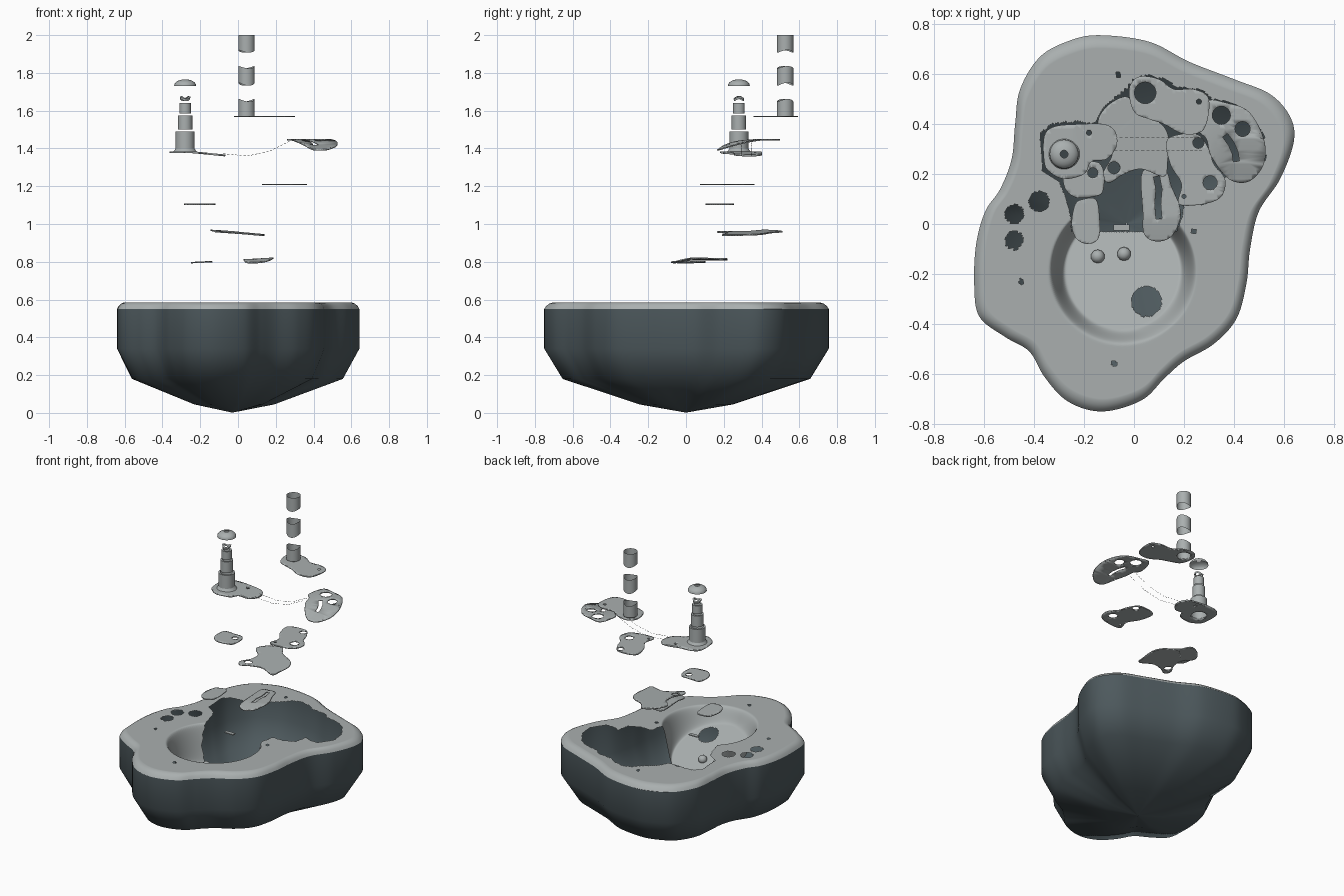
import bpy, bmesh, math
from mathutils import Vector

if "Cube" in bpy.data.objects:
    bpy.data.objects.remove(bpy.data.objects["Cube"])


def material(name, rgb):
    m = bpy.data.materials.new(name)
    m.diffuse_color = (*rgb, 1)
    m.use_nodes = True
    m.node_tree.nodes["Principled BSDF"].inputs["Base Color"].default_value = m.diffuse_color
    return m


GREY = material("light_grey", (0.40, 0.43, 0.43))
SLATE = material("dark_slate", (0.075, 0.10, 0.11))


def finish(bm, name, mat, angle=40):
    me = bpy.data.meshes.new(name)
    bm.to_mesh(me)
    bm.free()
    ob = bpy.data.objects.new(name, me)
    bpy.context.collection.objects.link(ob)
    me.materials.append(mat)
    bpy.ops.object.select_all(action='DESELECT')
    ob.select_set(True)
    bpy.context.view_layer.objects.active = ob
    bpy.ops.object.shade_smooth_by_angle(angle=math.radians(angle))
    return ob


def spline(pts, steps):
    """Closed smooth curve through 2D points."""
    out, n = [], len(pts)
    P = [Vector(p) for p in pts]
    for i in range(n):
        a, b, c, d = (P[(i + k) % n] for k in (-1, 0, 1, 2))
        for s in range(steps):
            t = s / steps
            out.append(0.5 * (2 * b + (c - a) * t + (2 * a - 5 * b + 4 * c - d) * t * t
                              + (3 * b - a - 3 * c + d) * t ** 3))
    return out


def inside(p, poly):
    hit = False
    for i in range(len(poly)):
        a, b = poly[i - 1], poly[i]
        if (a[1] > p[1]) != (b[1] > p[1]):
            if p[0] < (b[0] - a[0]) * (p[1] - a[1]) / (b[1] - a[1]) + a[0]:
                hit = not hit
    return hit


def skin(rings, bm, close=True):
    for a, b in zip(rings, rings[1:]):
        n = len(a)
        for i in range(n):
            bm.faces.new((a[i], a[(i + 1) % n], b[(i + 1) % n], b[i]))


# Rock outline, counter-clockwise from the back
OUTLINE = spline([(-.136, .756), (-.256, .735), (-.376, .67), (-.456, .54), (-.476, .40), (-.49, .26),
                  (-.536, .14), (-.596, .05), (-.632, -.08), (-.64, -.24), (-.62, -.37), (-.52, -.45),
                  (-.42, -.51), (-.36, -.61), (-.28, -.70), (-.18, -.745), (-.08, -.745), (.04, -.70),
                  (.12, -.62), (.20, -.55), (.32, -.48), (.41, -.38), (.45, -.24), (.465, -.10),
                  (.50, .05), (.585, .18), (.64, .33), (.625, .43), (.545, .52), (.40, .58),
                  (.22, .65), (.06, .73)], 10)
MID = Vector((-.03, 0))


def ring(bm, scale, zf):
    out = []
    for p in OUTLINE:
        q = MID + (p - MID) * scale
        out.append(bm.verts.new((q.x, q.y, zf(q.x, q.y))))
    return out


# Hull shell, open at the top
bm = bmesh.new()
hull = [(.004, 0.002), (.33, .045), (.87, .18), (1, .34), (1, .55)]
skin([ring(bm, s, lambda x, y, z=z: z) for s, z in hull], bm)
bmesh.ops.recalc_face_normals(bm, faces=bm.faces)
if sum(f.normal.z for f in bm.faces) > 0:
    bmesh.ops.reverse_faces(bm, faces=bm.faces)
finish(bm, "rock_hull", SLATE, 60)

# Top sheet with a sunken basin, one large opening and round holes
OPENING = [(-.25, -.03), (-.25, .02), (-.27, .1), (-.3, .17), (-.365, .21), (-.375, .36), (-.33, .4),
           (-.24, .41), (-.16, .4), (-.12, .47), (-.03, .54), (0, .58), (.06, .595), (.12, .58),
           (.18, .545), (.27, .54), (.31, .5), (.38, .49), (.46, .45), (.52, .35), (.53, .26),
           (.47, .175), (.41, .175), (.37, .2), (.35, .11), (.28, .08), (.2, .08), (.19, .02), (.17, -.03)]
SPOTS = [(-.48, .04, .037), (-.38, .09, .04), (-.48, -.065, .035), (-.06, .6, .011),
         (-.45, -.23, .010), (.24, -.03, .010), (-.08, -.56, .010), (.05, -.31, .06)]


def floor_z(y):
    return .335 + .155 * min(1, max(0, (-.03 - y) / .39))


def top_z(x, y):
    r = math.hypot(x + .045, y + .19)
    t = min(1, max(0, (.295 - r) / .065))
    t = t * t * (3 - 2 * t)
    return .585 + (floor_z(y) - .585) * t


bm = bmesh.new()
N = 100
rings = [ring(bm, 1, lambda x, y: .55), ring(bm, .985, lambda x, y: .567),
         ring(bm, .965, lambda x, y: .578)]
rings += [ring(bm, .94 * (1 - i / N), top_z) for i in range(N)]
skin(rings, bm)
cut = []
for f in bm.faces:
    c = f.calc_center_median()
    if inside(c, OPENING) or any(math.hypot(c.x - x, c.y - y) < r for x, y, r in SPOTS):
        cut.append(f)
bmesh.ops.delete(bm, geom=cut, context='FACES')
finish(bm, "rock_top", GREY, 60)


# Floating plates: smooth outline with round holes and slots
def circle(x, y, r, n=24):
    return [Vector((x + r * math.cos(2 * math.pi * i / n), y + r * math.sin(2 * math.pi * i / n)))
            for i in range(n)]


def slot(path, w):
    P = [Vector(p) for p in path]
    side = []
    for i, p in enumerate(P):
        d = (P[min(i + 1, len(P) - 1)] - P[max(i - 1, 0)]).normalized()
        side.append(Vector((-d.y, d.x)) * w)
    return [p + s for p, s in zip(P, side)] + [p - s for p, s in zip(P[::-1], side[::-1])]


def plate(name, pts, zf, holes=(), slots=(), thick=.007):
    bm = bmesh.new()
    for lp in [spline(pts, 6)] + [circle(*h) for h in holes] + [slot(s, .012) for s in slots]:
        vs = [bm.verts.new((p.x, p.y, 0)) for p in lp]
        for i in range(len(vs)):
            bm.edges.new((vs[i - 1], vs[i]))
    bmesh.ops.triangle_fill(bm, edges=bm.edges[:], use_beauty=True, normal=(0, 0, 1))
    for k in range(-6, 30):
        for axis in (0, 1):
            co, no = [0, 0, 0], [0, 0, 0]
            co[axis], no[axis] = k * .02 + (0 if axis else -.25), 1
            bmesh.ops.bisect_plane(bm, geom=bm.verts[:] + bm.edges[:] + bm.faces[:],
                                   plane_co=co, plane_no=no)
    for f in bm.faces:
        f.normal_update()
        if f.normal.z < 0:
            f.normal_flip()
    for v in bm.verts:
        v.co.z = zf(v.co.x, v.co.y)
    ob = finish(bm, name, GREY)
    m = ob.modifiers.new("thickness", 'SOLIDIFY')
    m.thickness = thick


plate("pipe_plate", [(-.02, .54), (0, .45), (.06, .42), (.12, .40), (.2, .36), (.28, .38), (.3, .5),
                     (.24, .54), (.16, .54), (.1, .58), (.02, .59)],
      lambda x, y: 1.573, [(.045, .525, .043), (.26, .49, .01)])
plate("bowed_plate", [(.29, .49), (.37, .485), (.46, .45), (.52, .34), (.52, .24), (.46, .17),
                      (.38, .18), (.31, .27), (.29, .34), (.26, .38)],
      lambda x, y: 1.45 - .055 * min(1, max(0, (.42 - y) / .25)) ** 1.5 * min(1, max(0, (x - .25) / .15)),
      [(.35, .435, .036), (.435, .38, .03)], [[(.365, .355), (.39, .32), (.405, .285), (.41, .25)]])
plate("side_plate", [(.135, .34), (.145, .24), (.19, .16), (.18, .08), (.28, .08), (.35, .11),
                     (.365, .18), (.32, .24), (.3, .3), (.25, .36)],
      lambda x, y: 1.213, [(.258, .325, .022), (.305, .165, .028), (.2, .11, .008)])
plate("tower_plate", [(-.36, .25), (-.36, .35), (-.32, .39), (-.22, .4), (-.12, .4), (-.075, .37),
                      (-.07, .31), (-.11, .26), (-.17, .25), (-.2, .2), (-.28, .18), (-.34, .21)],
      lambda x, y: 1.385 - .1 * max(0, x + .24), [(-.28, .28, .049), (-.18, .365, .01)], thick=.01)
plate("small_plate", [(-.285, .2), (-.275, .14), (-.23, .105), (-.16, .11), (-.125, .13), (-.12, .2),
                      (-.14, .245), (-.2, .25), (-.27, .25)],
      lambda x, y: 1.108, [(-.165, .205, .02)])
plate("back_plate", [(-.145, .40), (-.11, .47), (-.03, .51), (.02, .45), (.11, .4), (.14, .34),
                     (.135, .25), (.12, .19), (.03, .22), (-.04, .2), (-.1, .165), (-.125, .2),
                     (-.09, .27), (-.09, .34)],
      lambda x, y: .956 - .08 * x + .02 * (y - .3), [(-.08, .225, .024)])
plate("left_lobe_plate", [(-.235, .08), (-.25, 0), (-.23, -.06), (-.18, -.08), (-.14, -.05),
                          (-.14, .05), (-.155, .1), (-.2, .1)],
      lambda x, y: .802 + .05 * (x + .19) - .04 * (y - .05) ** 2)
plate("right_lobe_plate", [(.03, .2), (.035, .05), (.04, -.04), (.09, -.07), (.15, -.05), (.185, .02),
                           (.18, .08), (.15, .15), (.13, .21), (.08, .22)],
      lambda x, y: .818 - .3 * max(0, .03 - y) ** 1.2 + .06 * (x - .11), (),
      [[(.09, .19), (.1, .14), (.095, .08), (.1, .02)]])


# Round parts turned about a vertical axis
def turned(name, x, y, profile, wave=0, n=40):
    bm = bmesh.new()
    rings = []
    for k, (r, z) in enumerate(profile):
        w = wave if isinstance(wave, (int, float)) else wave[k]
        rings.append([bm.verts.new((x + r * math.cos(a), y + r * math.sin(a), z + w * math.sin(2 * a + 1)))
                      for a in (2 * math.pi * i / n for i in range(n))])
    skin(rings, bm)
    return finish(bm, name, GREY)


# Broken pipe with ragged breaks
for i, (lo, hi, w) in enumerate([(1.57, 1.655, (0, .007)), (1.74, 1.83, (.008, .006)),
                                 (1.914, 2.0, (.007, 0))]):
    turned(f"pipe_piece_{i}", .045, .525, [(.043, lo), (.043, hi)], w)

# Stepped tower: collar, three tiers, loose ring and domed cap
turned("tower_collar", -.28, .28, [(.065, 1.38), (.056, 1.39), (.05, 1.40)])
for i, (r, lo, hi) in enumerate([(.05, 1.38, 1.49), (.038, 1.50, 1.575), (.031, 1.585, 1.64)]):
    turned(f"tower_tier_{i}", -.28, .28, [(r, lo), (r, hi), (r - .012, hi)])
turned("loose_ring", -.28, .28, [(.026, 1.656), (.028, 1.668), (.018, 1.672)], .006)
turned("tower_cap", -.28, .28, [(.058, 1.73)] + [(.058 * math.cos(a), 1.733 + .033 * math.sin(a))
                                                for a in (.2, .5, .8, 1.05, 1.3)])

# Pebbles on the basin floor
for i, (x, y) in enumerate([(-.145, -.13), (-.04, -.12)]):
    bm = bmesh.new()
    bmesh.ops.create_icosphere(bm, subdivisions=2, radius=.028)
    bmesh.ops.translate(bm, verts=bm.verts, vec=(x, y, floor_z(y) + .008))
    finish(bm, f"pebble_{i}", GREY)

# Small ledge at the basin mouth
bm = bmesh.new()
bmesh.ops.create_cube(bm, size=1)
for v in bm.verts:
    v.co = (v.co.x * .065 - .05, v.co.y * .024 - .015, v.co.z * .006 + .582)
finish(bm, "ledge", GREY)

# Thin dashed threads between the tower plate and the bowed plate
for j, y in enumerate((.345, .295)):
    path = [Vector((-.08, y, 1.372)), Vector((.05, y, 1.36)), Vector((.17, y, 1.387)), Vector((.28, y, 1.442))]
    cu = bpy.data.curves.new(f"thread_{j}", 'CURVE')
    cu.dimensions, cu.bevel_depth, cu.bevel_resolution = '3D', .0012, 0
    for a, b in zip(path, path[1:]):
        for k in range(6):
            s = cu.splines.new('POLY')
            s.points.add(1)
            for q, t in zip(s.points, (k / 6, (k + .6) / 6)):
                q.co = (*a.lerp(b, t), 1)
    cu.materials.append(GREY)
    bpy.context.collection.objects.link(bpy.data.objects.new(f"thread_{j}", cu))
